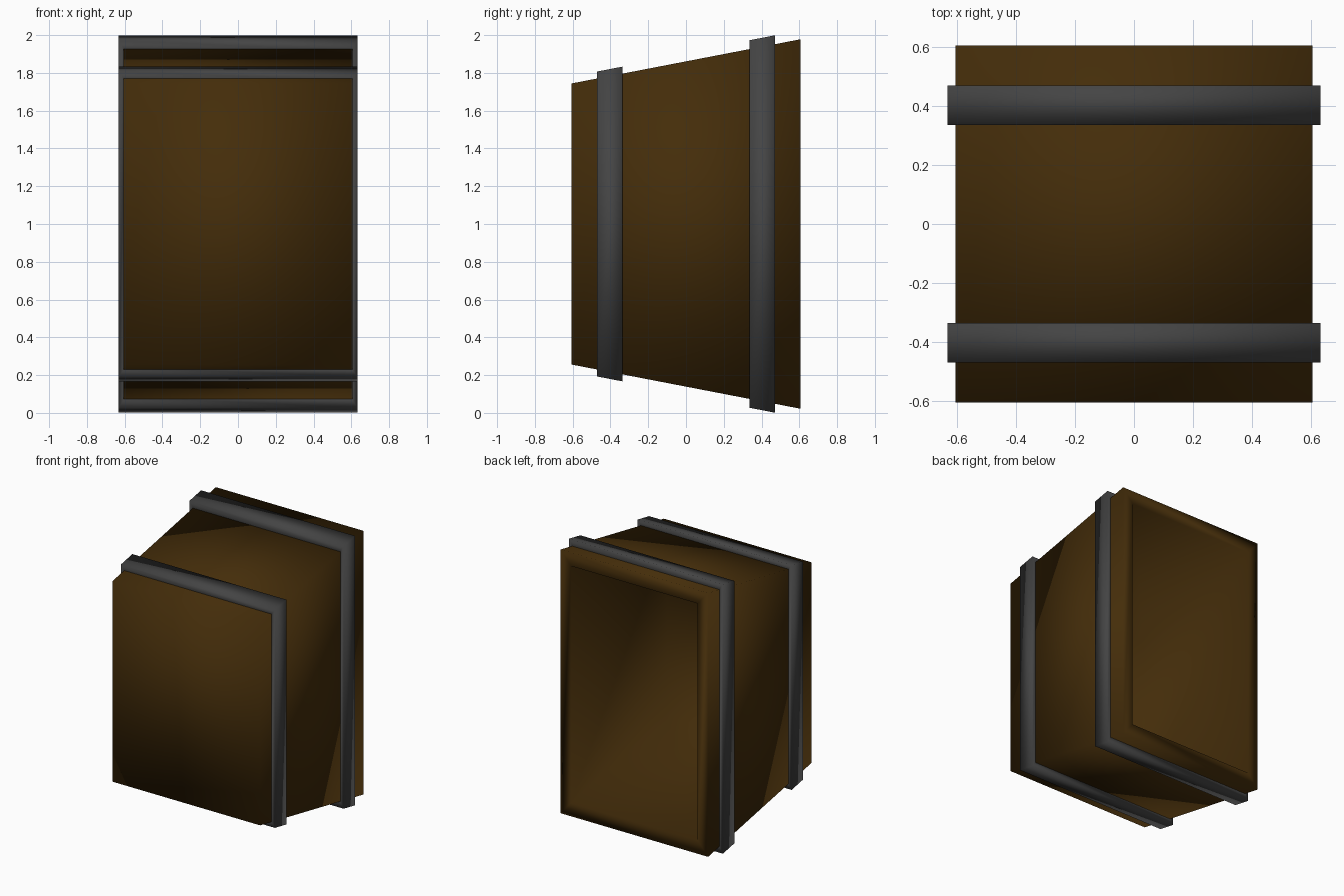
import bpy
import bmesh

cube = bpy.data.objects.get("Cube")
if cube:
    bpy.data.objects.remove(cube, do_unlink=True)

HALF_WIDTH, HALF_DEPTH = 0.605, 0.605
MID_Z, MID_HALF, SLOPE = 1.0, 0.861, 0.193
WALL = 0.085


def material(name, color):
    mat = bpy.data.materials.new(name)
    mat.use_nodes = True
    mat.diffuse_color = color
    mat.node_tree.nodes["Principled BSDF"].inputs["Base Color"].default_value = color
    return mat


def ring(bm, y, grow_x=0.0, grow_z=0.0):
    """Rectangle of vertices around the tapered body at depth y."""
    w = HALF_WIDTH + grow_x
    h = MID_HALF + SLOPE * y + grow_z
    return [bm.verts.new((sx * w, y, MID_Z + sz * h))
            for sx, sz in ((-1, -1), (1, -1), (1, 1), (-1, 1))]


def bridge(bm, a, b):
    for i in range(4):
        j = (i + 1) % 4
        bm.faces.new((a[i], a[j], b[j], b[i]))


def finish(bm, name, mat):
    bmesh.ops.recalc_face_normals(bm, faces=bm.faces)
    mesh = bpy.data.meshes.new(name)
    bm.to_mesh(mesh)
    bm.free()
    mesh.materials.append(mat)
    mesh.shade_smooth()
    obj = bpy.data.objects.new(name, mesh)
    bpy.context.collection.objects.link(obj)
    return obj


wood = material("dark brown wood", (0.058, 0.026, 0.003, 1))
iron = material("dark grey iron", (0.058, 0.058, 0.058, 1))

# Tapered hollow body, open at the back
bm = bmesh.new()
front = ring(bm, -HALF_DEPTH)
back = ring(bm, HALF_DEPTH)
rim = ring(bm, HALF_DEPTH, -WALL, -WALL - 0.015)
floor = ring(bm, WALL - HALF_DEPTH, -WALL, -WALL - 0.015)
bm.faces.new(front)
bridge(bm, front, back)
bridge(bm, back, rim)
bridge(bm, rim, floor)
bm.faces.new(floor)
finish(bm, "body", wood)

# Two bands wrapped around the body, following its taper
for name, y, rise in (("front_band", -0.4025, 0.037), ("back_band", 0.4025, 0.047)):
    bm = bmesh.new()
    y0, y1 = y - 0.0675, y + 0.0675
    loops = [ring(bm, y0, 0.027, rise), ring(bm, y1, 0.027, rise),
             ring(bm, y1, -0.01, -0.01), ring(bm, y0, -0.01, -0.01)]
    for k in range(4):
        bridge(bm, loops[k], loops[(k + 1) % 4])
    finish(bm, name, iron)
